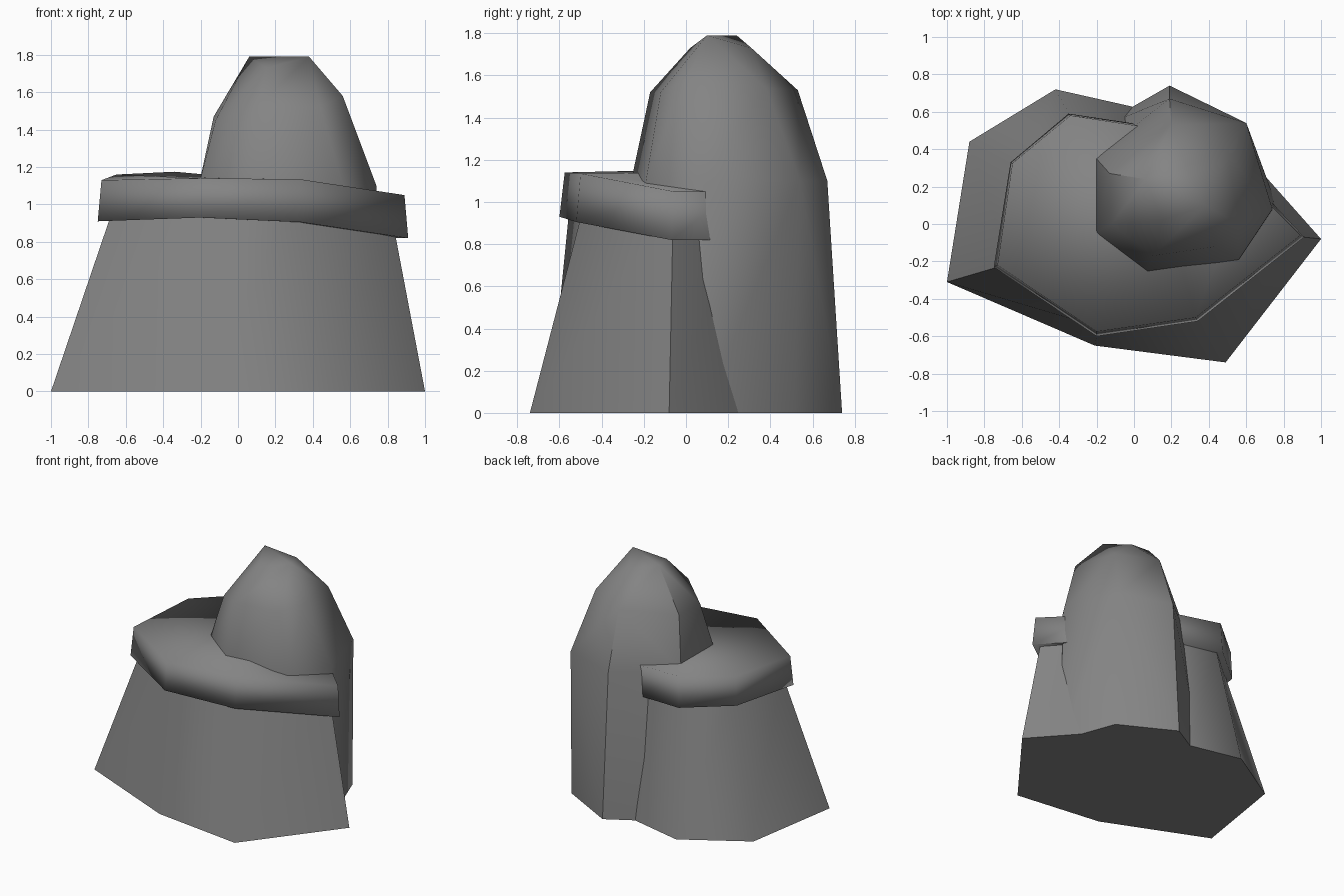
import bpy, bmesh, math

if "Cube" in bpy.data.objects:
    bpy.data.objects.remove(bpy.data.objects["Cube"])

stone = bpy.data.materials.new("grey_stone")
stone.diffuse_color = (0.23, 0.23, 0.23, 1)
stone.use_nodes = True
stone.node_tree.nodes["Principled BSDF"].inputs["Base Color"].default_value = stone.diffuse_color


def finish(bm, name, angle):
    bmesh.ops.recalc_face_normals(bm, faces=bm.faces)
    mesh = bpy.data.meshes.new(name)
    bm.to_mesh(mesh)
    bm.free()
    mesh.materials.append(stone)
    obj = bpy.data.objects.new(name, mesh)
    bpy.context.collection.objects.link(obj)
    bpy.ops.object.select_all(action='DESELECT')
    obj.select_set(True)
    bpy.context.view_layer.objects.active = obj
    bpy.ops.object.shade_smooth_by_angle(angle=math.radians(angle))
    return obj


def loft(name, lower, upper, angle):
    """Closed block between two matching rings of 3D points."""
    bm = bmesh.new()
    a = [bm.verts.new(p) for p in lower]
    b = [bm.verts.new(p) for p in upper]
    n = len(a)
    for i in range(n):
        j = (i + 1) % n
        bm.faces.new((a[i], a[j], b[j], b[i]))
    caps = [bm.faces.new(a[::-1]), bm.faces.new(b)]
    bmesh.ops.triangulate(bm, faces=caps)
    return finish(bm, name, angle)


def hull(name, points, angle):
    """Faceted convex rock around the given points."""
    bm = bmesh.new()
    for p in points:
        bm.verts.new(p)
    res = bmesh.ops.convex_hull(bm, input=bm.verts)
    loose = [v for v in bm.verts if not v.link_faces]
    bmesh.ops.delete(bm, geom=loose, context='VERTS')
    bmesh.ops.dissolve_limit(bm, angle_limit=math.radians(1),
                             verts=bm.verts, edges=bm.edges)
    return finish(bm, name, angle)


def at(z, ring):
    return [(x, y, z) for x, y in ring]


# Wide tapering lower rock
loft("base_rock",
     at(0, [(-1, -.31), (-.21, -.65), (.49, -.74), (1, -.08),
            (.52, .46), (-.02, .63), (-.42, .72), (-.88, .44)]),
     at(1.0, [(-.66, -.21), (-.19, -.55), (.31, -.48), (.81, -.06),
              (.5, .3), (0, .5), (-.32, .54), (-.6, .3)]), 65)

# Overhanging cap ledge, slightly tilted down to the right
loft("cap_ledge",
     [(-.75, -.23, .91), (-.2, -.6, .93), (.34, -.52, .905), (.91, -.07, .82),
      (.62, .24, .82), (.05, .53, .91), (-.35, .59, .94), (-.66, .33, .94)],
     [(-.73, -.22, 1.13), (-.2, -.575, 1.14), (.33, -.5, 1.135), (.89, -.06, 1.05),
      (.6, .23, 1.05), (.05, .52, 1.14), (-.34, .58, 1.175), (-.65, .325, 1.16)], 100)

# Tall rounded spire rising through the base
hull("spire_rock",
     at(0, [(.19, .74), (.61, .515), (.77, .08), (.57, -.2),
            (.07, -.27), (-.22, -.05), (-.23, .5)])
     + at(1.1, [(.19, .67), (.6, .54), (.74, .08), (.56, -.19),
                (.07, -.26), (-.21, -.05), (-.21, .36)])
     + [(.2, .53, 1.53), (.5, .38, 1.54), (.56, 0, 1.58), (.44, -.12, 1.52),
        (.1, -.17, 1.52), (-.12, 0, 1.45), (-.13, .27, 1.47),
        (.06, .24, 1.79), (.38, .1, 1.79), (.15, .02, 1.73), (.28, .31, 1.73)], 45)
